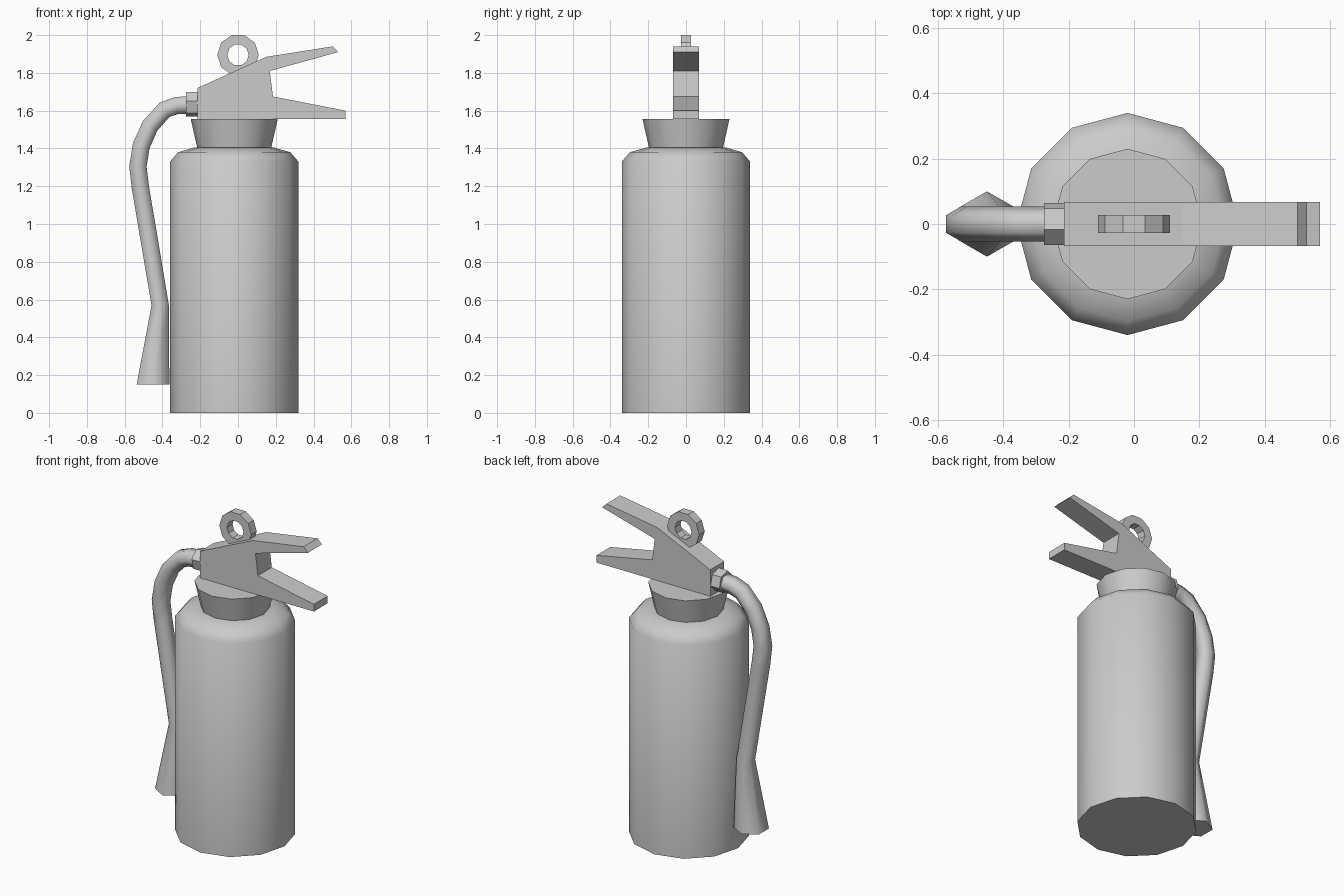
import bpy, bmesh
from math import sin, cos, pi, radians
from mathutils import Vector

default_cube = bpy.data.objects.get("Cube")
if default_cube:
    bpy.data.objects.remove(default_cube, do_unlink=True)

# single flat grey
grey = bpy.data.materials.new("plain grey")
grey.use_nodes = True
colour = (0.6, 0.6, 0.6, 1)
grey.diffuse_color = colour
grey.node_tree.nodes["Principled BSDF"].inputs["Base Color"].default_value = colour


def finish(name, bm, smooth=None):
    """Turn a bmesh into an object, smooth below the given angle."""
    bmesh.ops.recalc_face_normals(bm, faces=bm.faces)
    mesh = bpy.data.meshes.new(name)
    bm.to_mesh(mesh)
    bm.free()
    mesh.materials.append(grey)
    obj = bpy.data.objects.new(name, mesh)
    bpy.context.collection.objects.link(obj)
    if smooth:
        bpy.ops.object.select_all(action='DESELECT')
        obj.select_set(True)
        bpy.context.view_layer.objects.active = obj
        bpy.ops.object.shade_smooth_by_angle(angle=radians(smooth))
    return obj


def loft(name, sections, sides, turn=0, smooth=None, closed=False):
    """Join rings given as (centre, radius, first axis, second axis)."""
    bm = bmesh.new()
    rings = []
    for centre, r, u, v in sections:
        angles = [turn + 2 * pi * i / sides for i in range(sides)]
        rings.append([bm.verts.new(Vector(centre) + r * (cos(a) * u + sin(a) * v))
                      for a in angles])
    pairs = list(zip(rings, rings[1:]))
    if closed:
        pairs.append((rings[-1], rings[0]))
    else:
        bm.faces.new(rings[0])
        bm.faces.new(rings[-1])
    for a, b in pairs:
        for i in range(sides):
            j = (i + 1) % sides
            bm.faces.new((a[i], a[j], b[j], b[i]))
    return finish(name, bm, smooth)


X, Y, Z = Vector((1, 0, 0)), Vector((0, 1, 0)), Vector((0, 0, 1))

# tank and flared neck
tank = [(0, 0.34), (1.33, 0.34), (1.38, 0.297), (1.405, 0.21)]
neck = [(1.4, 0.195), (1.555, 0.23)]
for name, profile in (("tank", tank), ("neck", neck)):
    loft(name, [((-0.02, 0, z), r, X, Y) for z, r in profile], 12, smooth=50)

# valve block with its two levers
outline = [(-0.215, 1.555), (-0.215, 1.72), (0.15, 1.885), (0.5, 1.94), (0.53, 1.91),
           (0.168, 1.81), (0.185, 1.675), (0.57, 1.6), (0.57, 1.555)]
bm = bmesh.new()
side = bm.faces.new([bm.verts.new((x, -0.068, z)) for x, z in outline])
back = bmesh.ops.extrude_face_region(bm, geom=[side])["geom"]
bmesh.ops.translate(bm, verts=[g for g in back if isinstance(g, bmesh.types.BMVert)],
                    vec=(0, 0.136, 0))
finish("valve_and_levers", bm)

# pull ring
loft("pull_ring", [((0, y, 1.895), r, X, Z) for y, r in
                   ((-0.027, 0.057), (-0.027, 0.11), (0.027, 0.11), (0.027, 0.057))],
     10, closed=True)

# hose nut
loft("hose_nut", [((x, 0, 1.635), 0.067, Y, Z) for x in (-0.275, -0.212)],
     6, turn=radians(45))

# hose ending in a flared horn
path = [(-0.265, 1.63), (-0.325, 1.627), (-0.388, 1.605), (-0.465, 1.52), (-0.512, 1.415),
        (-0.53, 1.305), (-0.517, 1.195), (-0.412, 0.57), (-0.45, 0.15)]
points = [Vector((x, 0, z)) for x, z in path]
sections = []
for i, p in enumerate(points):
    ahead = points[min(i + 1, len(points) - 1)] - p
    behind = p - points[max(i - 1, 0)]
    tangent = (ahead.normalized() + behind.normalized()).normalized()
    radius = 0.053
    if i == len(points) - 1:
        tangent, radius = -Z, 0.1
    sections.append((p, radius, Y, tangent.cross(Y)))
loft("hose_and_horn", sections, 6, smooth=65)
